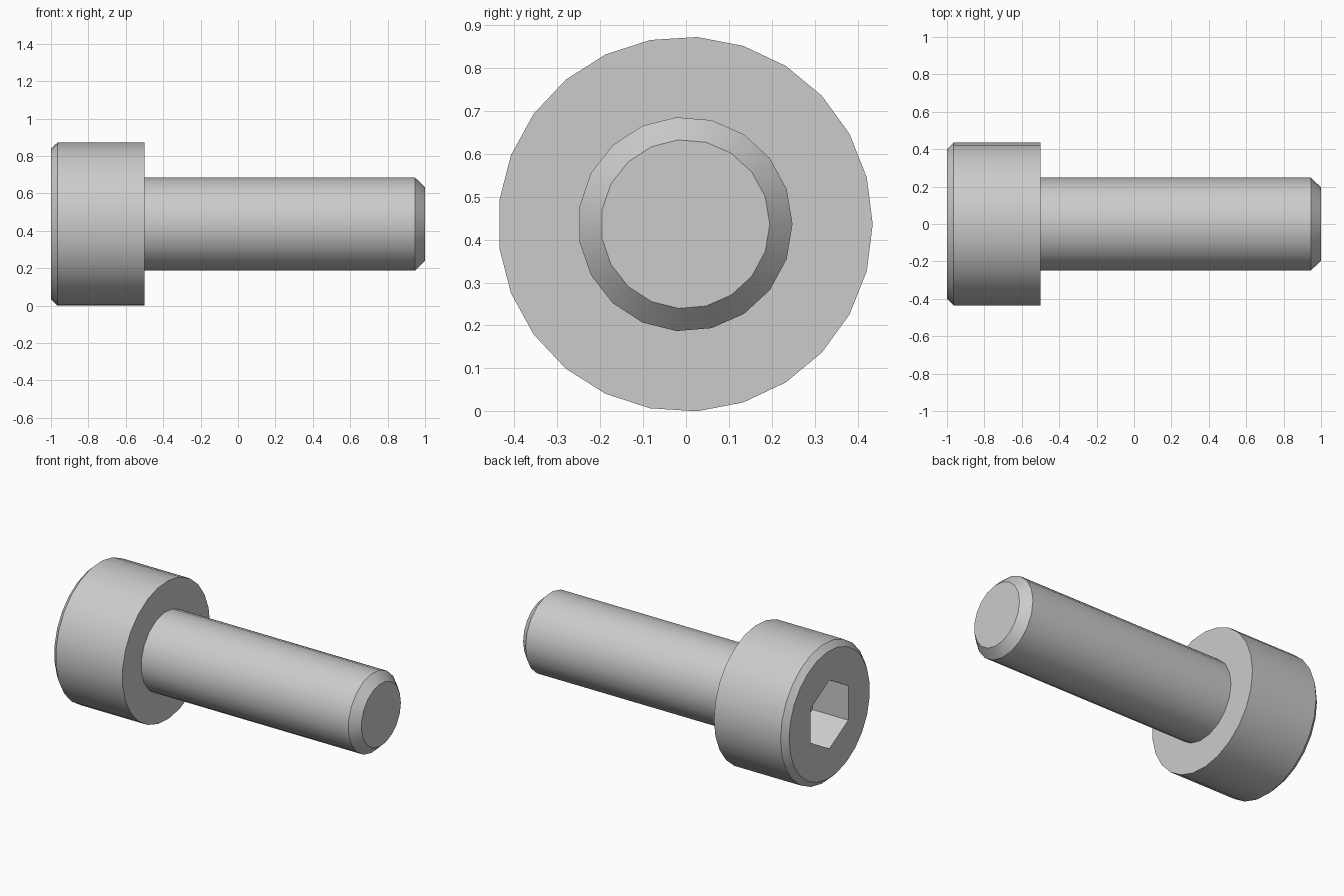
import bpy, bmesh
from math import cos, sin, pi

if "Cube" in bpy.data.objects:
    bpy.data.objects.remove(bpy.data.objects["Cube"])

HEAD_R = 0.437
CZ = HEAD_R * sin(2 * pi * 6 / 25)           # axis height so the head rests on z = 0
CY = -HEAD_R * (1 - cos(pi / 25)) / 2        # centres the odd-sided head on y = 0


def turned(name, profile, sides, start=0.0):
    """Closed solid turned about the x axis from (x, radius) points."""
    bm = bmesh.new()
    rings = []
    for x, r in profile:
        angles = [start + 2 * pi * i / sides for i in range(sides)]
        rings.append([bm.verts.new((x, CY + r * cos(a), CZ + r * sin(a))) for a in angles])
    for a, b in zip(rings, rings[1:]):
        for i in range(sides):
            j = (i + 1) % sides
            bm.faces.new((a[i], a[j], b[j], b[i]))
    bm.faces.new(rings[0])
    bm.faces.new(rings[-1])
    bmesh.ops.recalc_face_normals(bm, faces=bm.faces[:])
    mesh = bpy.data.meshes.new(name)
    bm.to_mesh(mesh)
    bm.free()
    obj = bpy.data.objects.new(name, mesh)
    bpy.context.collection.objects.link(obj)
    return obj


def combine(target, tool, operation):
    """Apply a boolean and discard the tool object."""
    mod = target.modifiers.new(operation.lower(), 'BOOLEAN')
    mod.operation, mod.solver, mod.object = operation, 'EXACT', tool
    bpy.context.view_layer.objects.active = target
    bpy.ops.object.modifier_apply(modifier=mod.name)
    bpy.data.objects.remove(tool)


# Cylindrical head with a chamfered outer rim
screw = turned("cap_screw", [(-1, HEAD_R - 0.035), (-0.965, HEAD_R), (-0.5, HEAD_R)], 25)

# Plain shank with a chamfered tip, rooted inside the head
shank = turned("shank", [(-0.6, 0.25), (0.946, 0.25), (1, 0.197)], 19)
combine(screw, shank, 'UNION')

# Hexagonal drive socket, corners up and down
socket = turned("socket_cutter", [(-1.1, 0.2165), (-0.75, 0.2165)], 6, pi / 6)
socket.hide_render = True
combine(screw, socket, 'DIFFERENCE')

# Smooth round walls, crisp chamfers and socket
screw.select_set(True)
bpy.context.view_layer.objects.active = screw
bpy.ops.object.shade_smooth_by_angle(angle=pi / 6)
